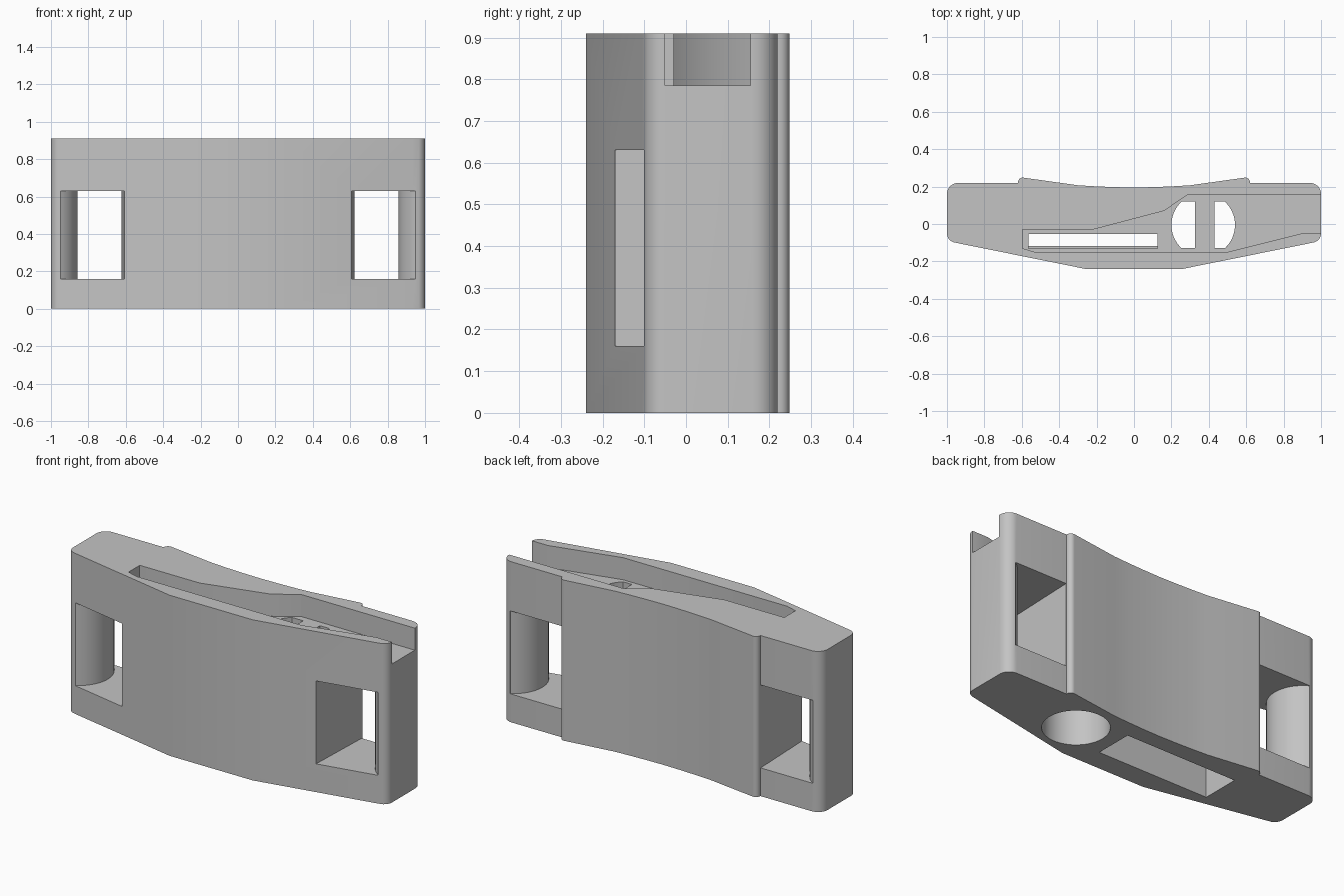
import bpy, bmesh
from math import sin, cos, pi, radians, sqrt

cube = bpy.data.objects.get("Cube")
if cube:
    bpy.data.objects.remove(cube, do_unlink=True)

HEIGHT = 0.91
SLOT_FLOOR = 0.785
ROOF = 0.70

grey = bpy.data.materials.new("plain grey")
grey.use_nodes = True
colour = (0.55, 0.55, 0.55, 1)
grey.diffuse_color = colour
grey.node_tree.nodes["Principled BSDF"].inputs["Base Color"].default_value = colour


def prism(name, outline, z0, z1):
    """Extrude a plan outline from z0 up to z1."""
    bm = bmesh.new()
    face = bm.faces.new([bm.verts.new((x, y, z0)) for x, y in outline])
    top = bmesh.ops.extrude_face_region(bm, geom=[face])["geom"]
    bmesh.ops.translate(bm, vec=(0, 0, z1 - z0),
                        verts=[v for v in top if isinstance(v, bmesh.types.BMVert)])
    bmesh.ops.recalc_face_normals(bm, faces=bm.faces)
    mesh = bpy.data.meshes.new(name)
    bm.to_mesh(mesh)
    bm.free()
    mesh.materials.append(grey)
    obj = bpy.data.objects.new(name, mesh)
    bpy.context.collection.objects.link(obj)
    return obj


def arc(cx, cy, rx, ry, start, end, steps):
    angles = [radians(start + (end - start) * i / steps) for i in range(steps + 1)]
    return [(cx + rx * cos(a), cy + ry * sin(a)) for a in angles]


def box(x0, x1, y0, y1):
    return [(x0, y0), (x1, y0), (x1, y1), (x0, y1)]


def mirrored(outline):
    return [(-x, y) for x, y in reversed(outline)]


def cut(target, name, outline, z0, z1):
    cutter = prism(name, outline, z0, z1)
    cutter.hide_render = True
    mod = target.modifiers.new(name, "BOOLEAN")
    mod.operation = "DIFFERENCE"
    mod.solver = "EXACT"
    mod.object = cutter
    bpy.context.view_layer.objects.active = target
    bpy.ops.object.modifier_apply(modifier=mod.name)
    bpy.data.objects.remove(cutter, do_unlink=True)


# Body: bevelled front, rounded ends, raised hollow back
half = [(0.26, -0.24), (0.93, -0.105)]
half += arc(0.95, -0.05, 0.05, 0.05, -70, 0, 6)
half += arc(0.94, 0.16, 0.06, 0.06, 0, 90, 8)
half += [(0.62, 0.22)]
half += arc(0.595, 0.223, 0.025, 0.025, 0, 98, 6)
half += [(0.30, 0.207), (0.20, 0.201), (0.10, 0.197)]
body = prism("buckle_body", half + [(0, 0.195)] + mirrored(half), 0, HEIGHT)

# Strap windows with a convex inner face on each end post
window = [(0.60, -0.4), (0.95, -0.4)]
window += arc(1.04, 0.06, 0.182, 0.182, 240, 120, 24)
window += [(0.95, 0.4), (0.622, 0.4), (0.622, 0.22)]
cut(body, "left_window", window, 0.16, 0.63)
cut(body, "right_window", mirrored(window), 0.16, 0.63)

# Top channel, open at the left end
channel = [(1.1, 0.155), (0.285, 0.155), (0.16, 0.07), (-0.22, -0.03), (-0.595, -0.03),
           (-0.595, -0.13), (-0.53, -0.15), (0.50, -0.15), (0.90, -0.05), (1.1, -0.05)]
cut(body, "top_channel", channel, SLOT_FLOOR, 1.0)

# Pocket and bore from below
cut(body, "bottom_pocket", box(-0.565, 0.125, -0.118, 0.10), -0.1, ROOF)
cut(body, "bottom_bore", arc(0.37, -0.005, 0.17, 0.17, 0, 354.375, 63), -0.1, ROOF)

# Openings through the channel floor, leaving a bar across the bore
cut(body, "floor_slot", box(-0.565, 0.125, -0.13, -0.053), ROOF - 0.01, 0.82)
side = arc(0.37, -0.005, 0.17, 0.17, -47, 47, 16)
cut(body, "floor_opening_left", [(0.43, side[0][1])] + side + [(0.43, side[-1][1])],
    ROOF - 0.01, 0.82)
side = arc(0.37, -0.005, 0.17, 0.17, 133, 227, 16)
cut(body, "floor_opening_right", [(0.325, side[0][1])] + side + [(0.325, side[-1][1])],
    ROOF - 0.01, 0.82)

# Smooth the curves, keep the edges crisp
bpy.ops.object.select_all(action="DESELECT")
body.select_set(True)
bpy.context.view_layer.objects.active = body
bpy.ops.object.shade_smooth_by_angle(angle=radians(20))
